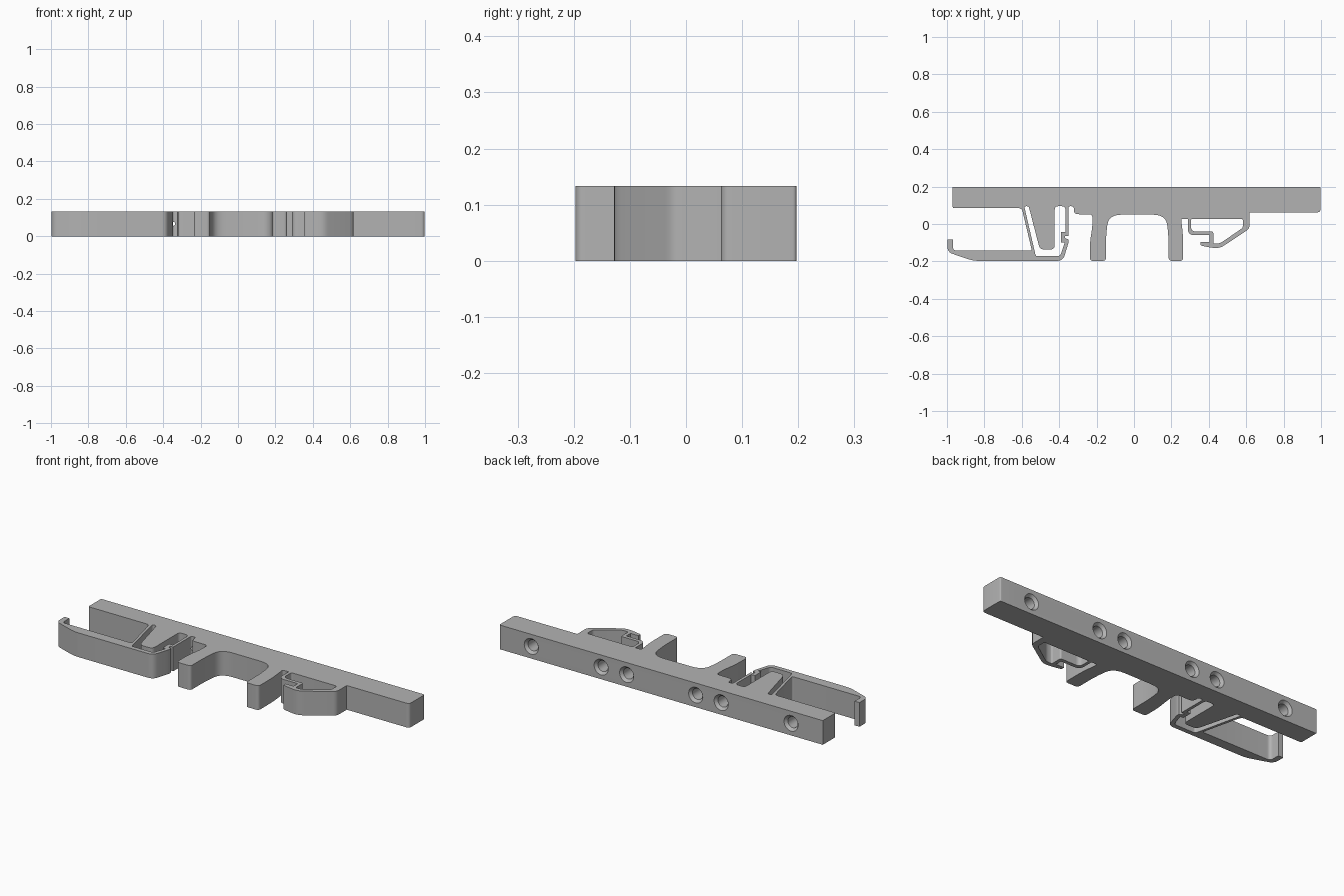
import bpy, bmesh, math
from mathutils import Vector, Matrix

if "Cube" in bpy.data.objects:
    bpy.data.objects.remove(bpy.data.objects["Cube"])

HEIGHT = 0.133

grey = bpy.data.materials.new("plain grey")
grey.use_nodes = True
grey.diffuse_color = (0.45, 0.45, 0.45, 1)
grey.node_tree.nodes["Principled BSDF"].inputs["Base Color"].default_value = grey.diffuse_color


def rounded(corners, steps=6):
    """Turn (x, y, optional setback) corners into a softly rounded loop."""
    pts = []
    n = len(corners)
    for i, c in enumerate(corners):
        p = Vector(c[:2])
        if len(c) < 3:
            pts.append(p)
            continue
        before = Vector(corners[i - 1][:2]) - p
        after = Vector(corners[(i + 1) % n][:2]) - p
        a = p + before.normalized() * min(c[2], before.length * 0.49)
        b = p + after.normalized() * min(c[2], after.length * 0.49)
        for k in range(steps + 1):
            t = k / steps
            pts.append(a * (1 - t) ** 2 + p * 2 * t * (1 - t) + b * t * t)
    return pts


def extruded(name, loops):
    """Extrude an outline with inner openings to the full height."""
    curve = bpy.data.curves.new(name + "_profile", "CURVE")
    curve.dimensions = "2D"
    curve.fill_mode = "BOTH"
    curve.extrude = HEIGHT / 2
    for loop in loops:
        pts = rounded(loop)
        spline = curve.splines.new("POLY")
        spline.points.add(len(pts) - 1)
        for sp, p in zip(spline.points, pts):
            sp.co = (p.x, p.y, 0, 1)
        spline.use_cyclic_u = True
    helper = bpy.data.objects.new(name + "_helper", curve)
    mesh = bpy.data.meshes.new_from_object(helper)
    bpy.data.objects.remove(helper)
    bm = bmesh.new()
    bm.from_mesh(mesh)
    bmesh.ops.remove_doubles(bm, verts=bm.verts, dist=0.0002)
    bmesh.ops.translate(bm, verts=bm.verts, vec=(0, 0, HEIGHT / 2))
    bmesh.ops.recalc_face_normals(bm, faces=bm.faces)
    bm.to_mesh(mesh)
    bm.free()
    mesh.materials.clear()
    mesh.materials.append(grey)
    obj = bpy.data.objects.new(name, mesh)
    bpy.context.collection.objects.link(obj)
    return obj


# Outline sections, running from the back corner round the front
rail_end = [(-.97, .197), (-.97, .085, .01), (-.6, .085, .02)]
lever = [(-.546, -.142, .01), (-.968, -.142, .02), (-.968, -.082), (-.998, -.082),
         (-.998, -.15, .03), (-.86, -.197, .03), (-.38, -.197, .03)]
latch_arm = [(-.35, -.1, .02), (-.35, -.083), (-.368, -.076), (-.368, -.063),
             (-.35, -.063), (-.35, .095, .01), (-.322, .095, .012)]
left_leg = [(-.322, .052, .03), (-.222, .052, .02), (-.222, -.01, .03),
            (-.236, -.1, .04), (-.236, -.197, .018), (-.15, -.197, .018),
            (-.15, -.06, .06), (-.135, .05, .07)]
right_leg = [(.17, .05, .07), (.185, -.06, .06), (.185, -.197, .018),
             (.263, -.197, .018), (.263, -.07, .04), (.252, .028, .01)]
clip = [(.288, .028), (.288, -.06, .035), (.405, -.06), (.405, -.096), (.355, -.096),
        (.355, -.115, .01), (.42, -.128, .02), (.462, -.128, .025), (.618, -.025, .02)]
rail_far_end = [(.618, .062), (.998, .062, .02), (.998, .197, .008)]

# Openings: the channel around the hanging wedge, and the clip window
wedge_channel = [(-.587, .095, .01), (-.525, -.172, .01), (-.395, -.172, .015),
                 (-.37, -.098), (-.389, -.098), (-.389, -.044), (-.366, -.044),
                 (-.366, .095, .02), (-.424, .095, .02), (-.424, -.137, .025),
                 (-.503, -.137, .025), (-.563, .095, .01)]
clip_window = [(.305, .028, .01), (.582, .028, .01), (.582, -.02, .01),
               (.46, -.104, .015), (.424, -.104, .01), (.424, -.04, .01),
               (.305, -.04, .025)]

body = extruded("mounting_foot", [
    rail_end + lever + latch_arm + left_leg + right_leg + clip + rail_far_end,
    wedge_channel, clip_window])

# Countersunk blind holes along the back of the rail
bm = bmesh.new()
section = [(0, .22), (.043, .22), (.043, .197), (.03, .182), (.03, .1), (0, .09)]
for offset in (.21, .365, .79):
    for side in (-1, 1):
        verts = [bm.verts.new((r, y, 0)) for r, y in section]
        edges = [bm.edges.new(pair) for pair in zip(verts, verts[1:])]
        bmesh.ops.spin(bm, geom=verts + edges, cent=(0, 0, 0), axis=(0, 1, 0),
                       angle=math.tau, steps=32, use_merge=True)
        new = [v for v in bm.verts if not v.tag]
        bmesh.ops.translate(bm, verts=new, vec=(.013 + side * offset, 0, HEIGHT / 2))
        for v in new:
            v.tag = True
bmesh.ops.remove_doubles(bm, verts=bm.verts, dist=0.0002)
bmesh.ops.recalc_face_normals(bm, faces=bm.faces)
mesh = bpy.data.meshes.new("hole_cutters")
bm.to_mesh(mesh)
bm.free()
mesh.materials.append(grey)
cutters = bpy.data.objects.new("hole_cutters", mesh)
bpy.context.collection.objects.link(cutters)
cutters.hide_render = True

cut = body.modifiers.new("holes", "BOOLEAN")
cut.operation = "DIFFERENCE"
cut.solver = "EXACT"
cut.object = cutters

bpy.ops.object.select_all(action="DESELECT")
body.select_set(True)
bpy.context.view_layer.objects.active = body
bpy.ops.object.modifier_apply(modifier=cut.name)
bpy.data.objects.remove(cutters)
bpy.ops.object.shade_smooth_by_angle(angle=math.radians(30))
